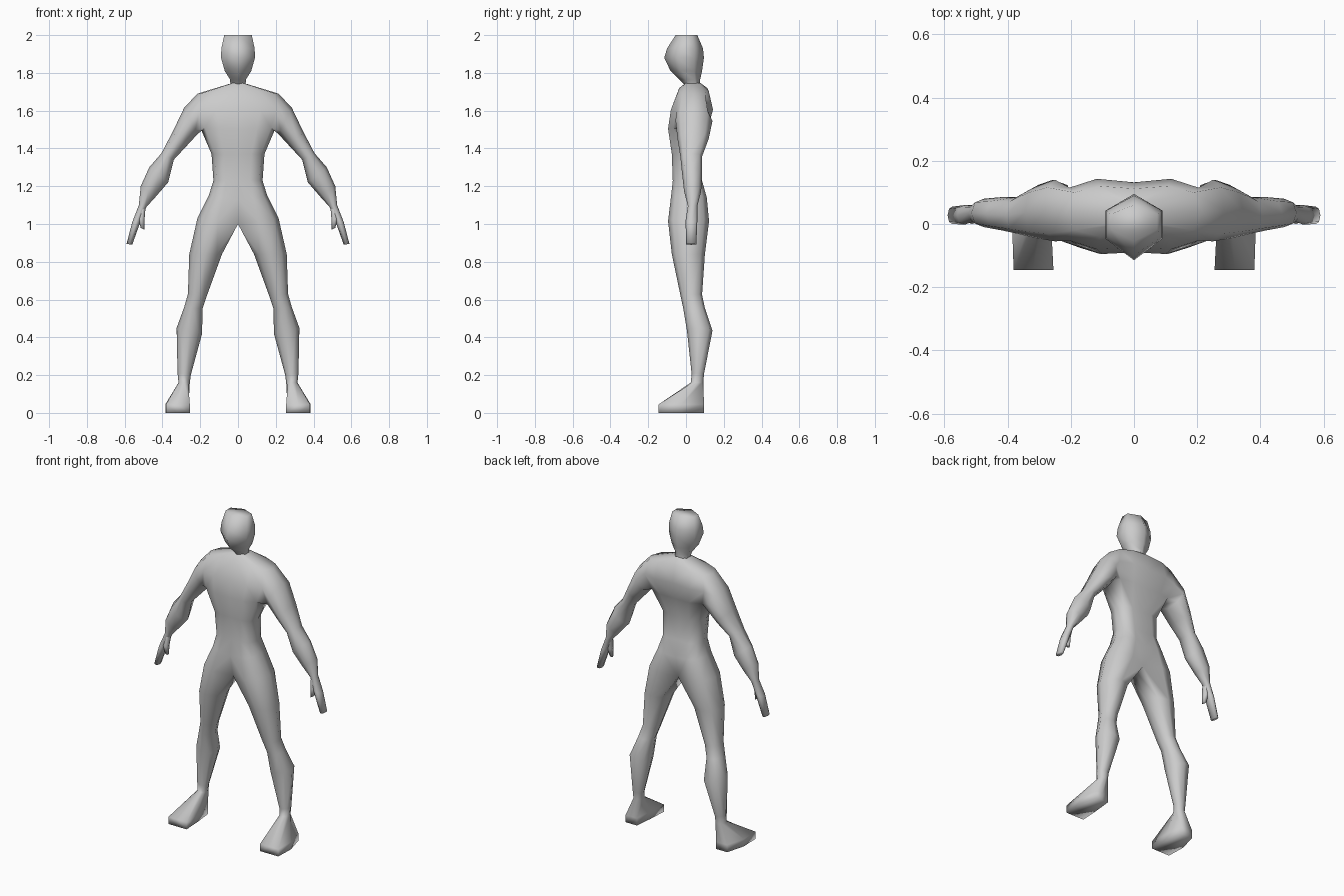
import bpy, bmesh
from mathutils import Vector

cube = bpy.data.objects.get("Cube")
if cube:
    bpy.data.objects.remove(cube)

grey = bpy.data.materials.new("plain grey")
grey.use_nodes = True
grey.diffuse_color = (0.6, 0.6, 0.6, 1)
grey.node_tree.nodes["Principled BSDF"].inputs["Base Color"].default_value = (0.6, 0.6, 0.6, 1)

# Section profiles: u runs from the inner to the outer side, v from back to front
ROUND = [(1, 0), (.85, .75), (.5, 1), (.15, .75), (0, 0), (.15, -.75), (.5, -1), (.85, -.75)]
HALF = [(1, 0), (.87, .75), (.5, 1), (0, .95), (0, 0), (0, -.9), (.5, -1), (.87, -.75)]
CROTCH = [(1, 0), (.87, .75), (.5, 1), (0, .6), (0, 0), (0, -.6), (.5, -1), (.87, -.75)]
FOOT = [(1, 0), (.97, 1), (.5, 1), (0, 1), (.05, 0), (.15, -1), (.45, -1), (.75, -1)]
HEX = [(.5, 1), (0, .35), (0, -.5), (.5, -1), (1, -.5), (1, .35)]


def ring(bm, shape, outer_x, outer_z, inner_x, inner_z, front, back):
    outer, inner = Vector((outer_x, 0, outer_z)), Vector((inner_x, 0, inner_z))
    mid, half = (front + back) / 2, (back - front) / 2
    return [bm.verts.new(inner.lerp(outer, u) + Vector((0, mid - v * half, 0))) for u, v in shape]


def skin(bm, rings):
    for a, b in zip(rings, rings[1:]):
        for i in range(len(a)):
            j = (i + 1) % len(a)
            bm.faces.new((a[i], a[j], b[j], b[i]))


def finish(bm, name, mirrored=True):
    bmesh.ops.recalc_face_normals(bm, faces=bm.faces[:])
    mesh = bpy.data.meshes.new(name)
    bm.to_mesh(mesh)
    bm.free()
    mesh.materials.append(grey)
    for p in mesh.polygons:
        p.use_smooth = True
    obj = bpy.data.objects.new(name, mesh)
    bpy.context.collection.objects.link(obj)
    if mirrored:
        mod = obj.modifiers.new("Mirror", "MIRROR")
        mod.use_mirror_merge = True
        mod.merge_threshold = 0.001
    return obj


# Body: one half, mirrored
bm = bmesh.new()
torso = [ring(bm, CROTCH, .215, 1.03, 0, 1.0, -.095, .122)]
for section in [
    (.155, 1.15, 0, 1.13, -.08, .11),
    (.13, 1.23, 0, 1.23, -.07, .085),
    (.14, 1.37, 0, 1.37, -.075, .07),
    (.2, 1.51, 0, 1.5, -.095, .115),
    (.235, 1.6, 0, 1.61, -.08, .143),
    (.215, 1.69, 0, 1.72, -.04, .12),
    (.035, 1.745, 0, 1.75, 0, .075),
]:
    torso.append(ring(bm, HALF, *section))
skin(bm, torso)

# Arm: opens from the side of the chest
low, middle, high = torso[4:7]
socket = [high[0], high[1], middle[1], low[1], low[0], low[7], middle[7], high[7]]
side = middle[0]
arm = [socket] + [ring(bm, ROUND, *s) for s in [
    (.285, 1.615, .215, 1.475, -.055, .14),
    (.345, 1.49, .275, 1.41, -.045, .12),
    (.405, 1.375, .34, 1.34, -.03, .085),
    (.47, 1.3, .37, 1.22, -.02, .085),
    (.515, 1.2, .435, 1.145, -.01, .08),
    (.525, 1.1, .485, 1.09, .01, .06),
    (.56, 1.01, .51, 1.03, -.002, .06),
    (.59, .895, .56, .89, 0, .055),
]]
bm.verts.remove(side)
skin(bm, arm)
bm.faces.new(arm[-1])

# Leg and foot
leg = [torso[0]] + [ring(bm, ROUND, *s) for s in [
    (.258, .84, .085, .84, -.075, .1),
    (.265, .63, .165, .62, -.03, .085),
    (.285, .56, .188, .55, -.015, .1),
    (.325, .45, .19, .42, .005, .14),
    (.32, .21, .25, .2, .03, .095),
    (.315, .16, .255, .16, .025, .092),
]] + [ring(bm, FOOT, *s) for s in [
    (.385, .045, .255, .045, -.145, .095),
    (.385, 0, .255, 0, -.145, .095),
]]
skin(bm, leg)
bm.faces.new(leg[-1])

# Open the centre line so both halves join
centre = [f for f in bm.faces if all(abs(v.co.x) < 1e-4 for v in f.verts)]
bmesh.ops.delete(bm, geom=centre, context="FACES")
finish(bm, "body")

# Thumbs
bm = bmesh.new()
thumb = [ring(bm, ROUND, *s) for s in [
    (.52, 1.08, .49, 1.08, .01, .05),
    (.53, 1.03, .495, 1.02, .0, .04),
    (.515, .98, .495, .97, .005, .03),
]]
skin(bm, thumb)
bm.faces.new(thumb[-1])
finish(bm, "thumbs")

# Head and neck
bm = bmesh.new()
head = [ring(bm, HEX, w, z, -w, z, front, back) for w, z, front, back in [
    (.04, 1.73, 0, .075),
    (.042, 1.765, -.035, .075),
    (.07, 1.81, -.082, .085),
    (.09, 1.88, -.115, .095),
    (.088, 1.93, -.1, .09),
    (.073, 2.0, -.055, .06),
]]
skin(bm, head)
bm.faces.new(head[-1])
finish(bm, "head", mirrored=False)
